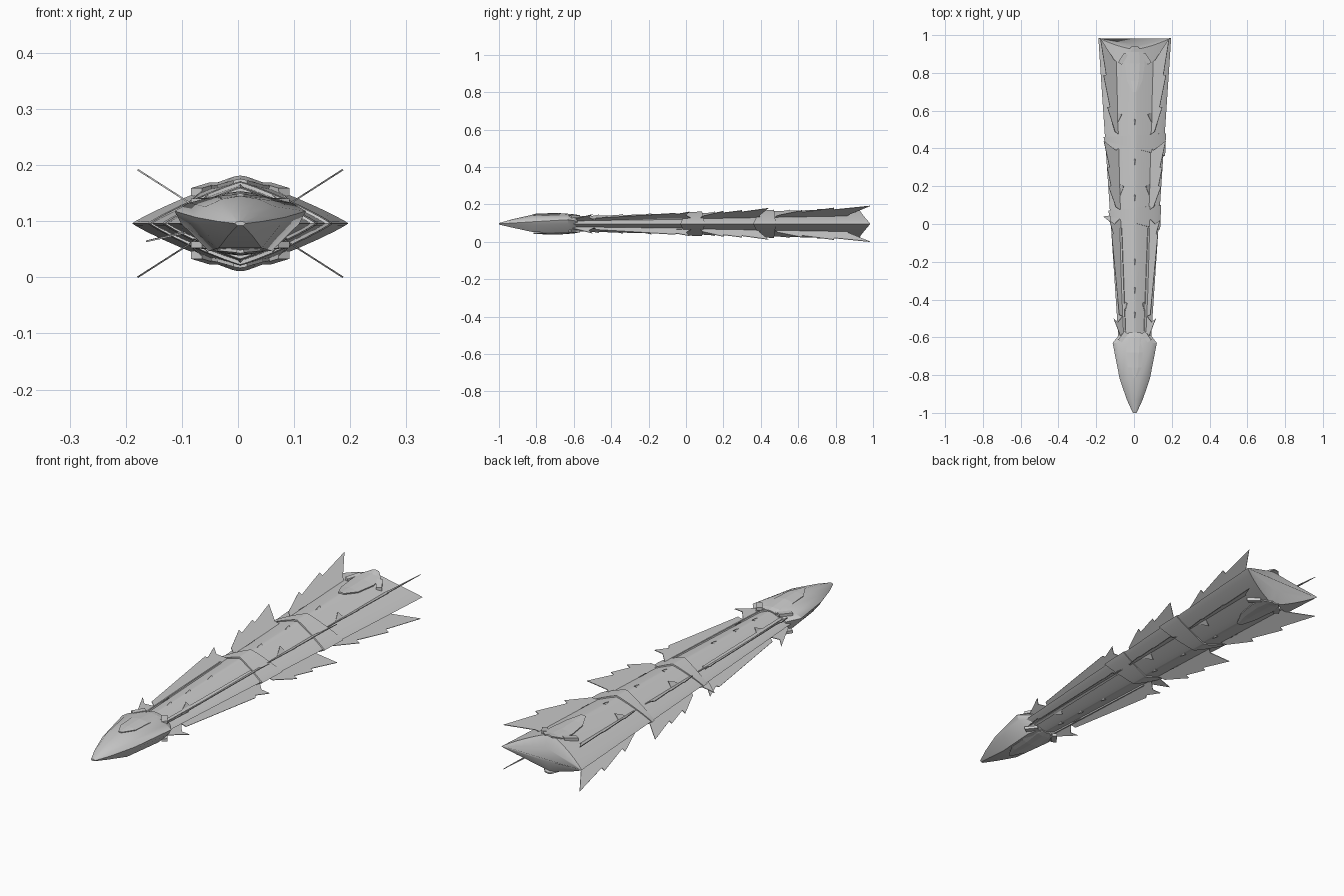
import bpy, bmesh, math

if "Cube" in bpy.data.objects:
    bpy.data.objects.remove(bpy.data.objects["Cube"])

ZC, CX = 0.096, 0.004           # hull axis

grey = bpy.data.materials.new("light grey")
grey.diffuse_color = (0.6, 0.6, 0.6, 1)
grey.use_nodes = True
grey.node_tree.nodes["Principled BSDF"].inputs["Base Color"].default_value = grey.diffuse_color


def half_w(y): return 0.127 + 0.067 * y
def half_h(y): return 0.056 + 0.026 * y


def hull_z(u, y):
    """Height of the hull skin above its axis at side offset u."""
    t = min(abs(u) / half_w(y), 1)
    return half_h(y) * (1 - t ** 1.12) ** (1 / 1.12)


def make(name, verts, faces, smooth=False, thick=0):
    me = bpy.data.meshes.new(name)
    me.from_pydata([(x + CX, y, z + ZC) for x, y, z in verts], [], faces)
    bm = bmesh.new()
    bm.from_mesh(me)
    bmesh.ops.recalc_face_normals(bm, faces=bm.faces)
    bm.to_mesh(me)
    bm.free()
    me.materials.append(grey)
    ob = bpy.data.objects.new(name, me)
    bpy.context.collection.objects.link(ob)
    if smooth:
        bpy.ops.object.select_all(action='DESELECT')
        ob.select_set(True)
        bpy.context.view_layer.objects.active = ob
        bpy.ops.object.shade_smooth_by_angle(angle=math.radians(35))
    if thick:
        s = ob.modifiers.new("thickness", 'SOLIDIFY')
        s.thickness, s.offset = thick, 0
    return ob


def loft(name, rings, smooth=False, closed=False):
    n, m = len(rings[0]), len(rings)
    faces = [(i * n + j, i * n + (j + 1) % n, (i + 1) * n + (j + 1) % n, (i + 1) * n + j)
             for i in range(m - (not closed)) for j in range(n)]
    faces = [tuple(v % (n * m) for v in f) for f in faces]
    if not closed:
        faces += [tuple(range(n)), tuple(range((m - 1) * n, m * n))]
    return make(name, [v for r in rings for v in r], faces, smooth)


def section(y, grow=0, n=32):
    """Points of the lens-shaped hull outline."""
    w, h, pts = half_w(y) + grow, half_h(y) + grow, []
    for k in range(n):
        c, s = math.cos(2 * math.pi * k / n), math.sin(2 * math.pi * k / n)
        e = 2 / 1.12
        pts.append((math.copysign(abs(c) ** e, c) * w, y, math.copysign(abs(s) ** e, s) * h))
    return pts


# Main hull, with swept-back side corners and a wedge-shaped stern
rings = [section(y) for y in (-0.64, -0.3, 0, 0.3, 0.6, 0.85)]
w = half_w(0.98)
stern = [(x, 0.925 + 0.06 * (abs(x) / w) ** 1.5, z) for x, _, z in section(0.98)]
rings.append(stern)
rings.append([(x * 0.98, 0.95 + 0.035 * (abs(x) / w) ** 1.5, z * 0.35) for x, _, z in stern])
loft("hull", rings, True)

# Slanted bands, wider on the right
for name, l0, r0, l1, r1 in (("front_band", 0.04, -0.03, 0.07, 0.10),
                             ("rear_band", 0.44, 0.36, 0.46, 0.48)):
    loops = []
    for lo, hi, grow in ((l0, r0, -0.004), (l0, r0, 0.007), (l1, r1, 0.007), (l1, r1, -0.004)):
        ring = section((lo + hi) / 2, grow)
        ww = max(p[0] for p in ring)
        loops.append([(x, lo + (hi - lo) * (x / ww + 1) / 2, z) for x, _, z in ring])
    loft(name, loops, True, closed=True)

# Arrowhead nose: (y, half width, top, bottom, chine height)
shape = [(-1.0, 0.010, 0.004, -0.004, 0.000), (-0.93, 0.042, 0.024, -0.020, 0.004),
         (-0.82, 0.080, 0.049, -0.044, 0.011), (-0.63, 0.117, 0.052, -0.049, 0.022),
         (-0.58, 0.078, 0.048, -0.045, 0.014)]
nose = []
for y, w, t, b, c in shape:
    half = [(0, t), (w * 0.4, c + (t - c) * 0.86), (w * 0.78, c + (t - c) * 0.5), (w, c),
            (w * 0.9, c * 0.2 + b * 0.1), (w * 0.48, b)]
    nose.append([(x, y, z) for x, z in half] + [(-x, y, z) for x, z in reversed(half[1:])])
loft("nose", nose, True)

# Jagged diagonal fins: profiles as (y, side offset)
fins = {
    "nose_fin": [(-0.66, 0.05), (-0.50, 0.112), (-0.52, 0.09), (-0.47, 0.05)],
    "front_fin": [(-0.50, 0.045), (-0.48, 0.083), (-0.06, 0.122), (-0.05, 0.114), (0.02, 0.134),
                  (0.0, 0.108), (0.05, 0.055)],
    "middle_fin": [(0.06, 0.055), (0.09, 0.10), (0.20, 0.140), (0.20, 0.126), (0.30, 0.146),
                   (0.30, 0.134), (0.44, 0.164), (0.39, 0.10), (0.42, 0.06)],
    "rear_fin": [(0.46, 0.07), (0.49, 0.105), (0.62, 0.146), (0.62, 0.132), (0.79, 0.166),
                 (0.79, 0.152), (0.985, 0.183), (0.87, 0.11), (0.84, 0.07)],
}
for name, prof in fins.items():
    for sx, side in ((-1, "left"), (1, "right")):
        for sz, level in ((1, "upper"), (-1, "lower")):
            pts = [(sx * u, y, sz * (0.03 + (u - 0.08) * 0.64)) for y, u in prof]
            make(f"{level}_{side}_{name}", pts, [tuple(range(len(pts)))], thick=0.003)


def plate(name, half, sz, lift):
    """Symmetric ridge-backed deck plate from a (side offset, y, height) half outline."""
    verts = []
    for u, y, z in half:
        for x, dz in ((-u, 0), (-u * 0.5, 0.35), (0, 0.5), (u * 0.5, 0.35), (u, 0)):
            verts.append((x, y, sz * (z + lift + dz * u * 0.4)))
    faces = [(i * 5 + j, i * 5 + j + 1, i * 5 + j + 6, i * 5 + j + 5)
             for i in range(len(half) - 1) for j in range(4)]
    return make(name, verts, faces, thick=0.006)


def bar(name, a, b, width, height):
    """Small box strut between two points."""
    dx, dy = b[0] - a[0], b[1] - a[1]
    d = math.hypot(dx, dy)
    px, py = -dy / d * width, dx / d * width
    verts = [(p[0] + s * px, p[1] + s * py, p[2] + h)
             for p in (a, b) for s, h in ((1, -height), (-1, -height), (-1, height), (1, height))]
    make(name, verts, [(0, 1, 2, 3), (4, 5, 6, 7), (0, 1, 5, 4), (1, 2, 6, 5),
                       (2, 3, 7, 6), (3, 0, 4, 7)])


# Deck plates, struts, barbs and side rails on both the top and the underside
for sz, level in ((1, "upper"), (-1, "lower")):
    plate(f"{level}_nose_plate", [(0.006, -0.815, 0.047), (0.036, -0.76, 0.044),
          (0.042, -0.68, 0.044), (0.052, -0.60, 0.036), (0.03, -0.575, 0.036)], sz, 0.002)
    plate(f"{level}_stern_plate", [(u, y, hull_z(u, y)) for u, y in
          ((0.012, 0.70), (0.04, 0.76), (0.052, 0.85), (0.045, 0.91), (0.015, 0.94))], sz, 0.003)
    for sx, side in ((-1, "left"), (1, "right")):
        bar(f"{level}_{side}_nose_strut", (sx * 0.045, -0.575, sz * 0.04),
            (sx * 0.078, -0.62, sz * 0.038), 0.012, 0.006)
        bar(f"{level}_{side}_stern_strut", (sx * 0.045, 0.90, sz * 0.066),
            (sx * 0.078, 0.85, sz * 0.056), 0.012, 0.007)
        # long raised rails beside the spine
        rail = []
        for y in (-0.6, -0.3, -0.02):
            for f in (0.55, 0.66):
                u = half_w(y) * f
                rail.append((sx * u, y, sz * (hull_z(u, y) + 0.003)))
        make(f"{level}_{side}_rail", rail, [(0, 1, 3, 2), (2, 3, 5, 4)], thick=0.006)
        # thin blades leaning in over the hull
        for i, y in enumerate((-0.48, 0.14, 0.52)):
            u = half_w(y) * 0.6
            z = hull_z(u, y)
            make(f"{level}_{side}_blade_{i}",
                 [(sx * u, y, sz * (z - 0.002)), (sx * u, y + 0.07, sz * z),
                  (sx * u * 0.7, y + 0.06, sz * (hull_z(u * 0.7, y) + 0.012))],
                 [(0, 1, 2)], thick=0.002)
    # small barbs along the spine
    for i, y in enumerate((-0.48, -0.35, -0.2, 0.14, 0.33, 0.54)):
        z = half_h(y)
        make(f"{level}_barb_{i}",
             [(0, y - 0.025, sz * (z - 0.002)), (-0.014, y + 0.01, sz * (z - 0.008)),
              (0.014, y + 0.01, sz * (z - 0.008)), (0, y + 0.015, sz * (z + 0.006))],
             [(0, 1, 2), (0, 1, 3), (0, 2, 3), (1, 2, 3)])

# Single low spike on the left side
make("left_spike", [(-0.09, -0.02, -0.015), (-0.09, 0.05, -0.012), (-0.168, 0.04, -0.032)],
     [(0, 1, 2)], thick=0.003)
